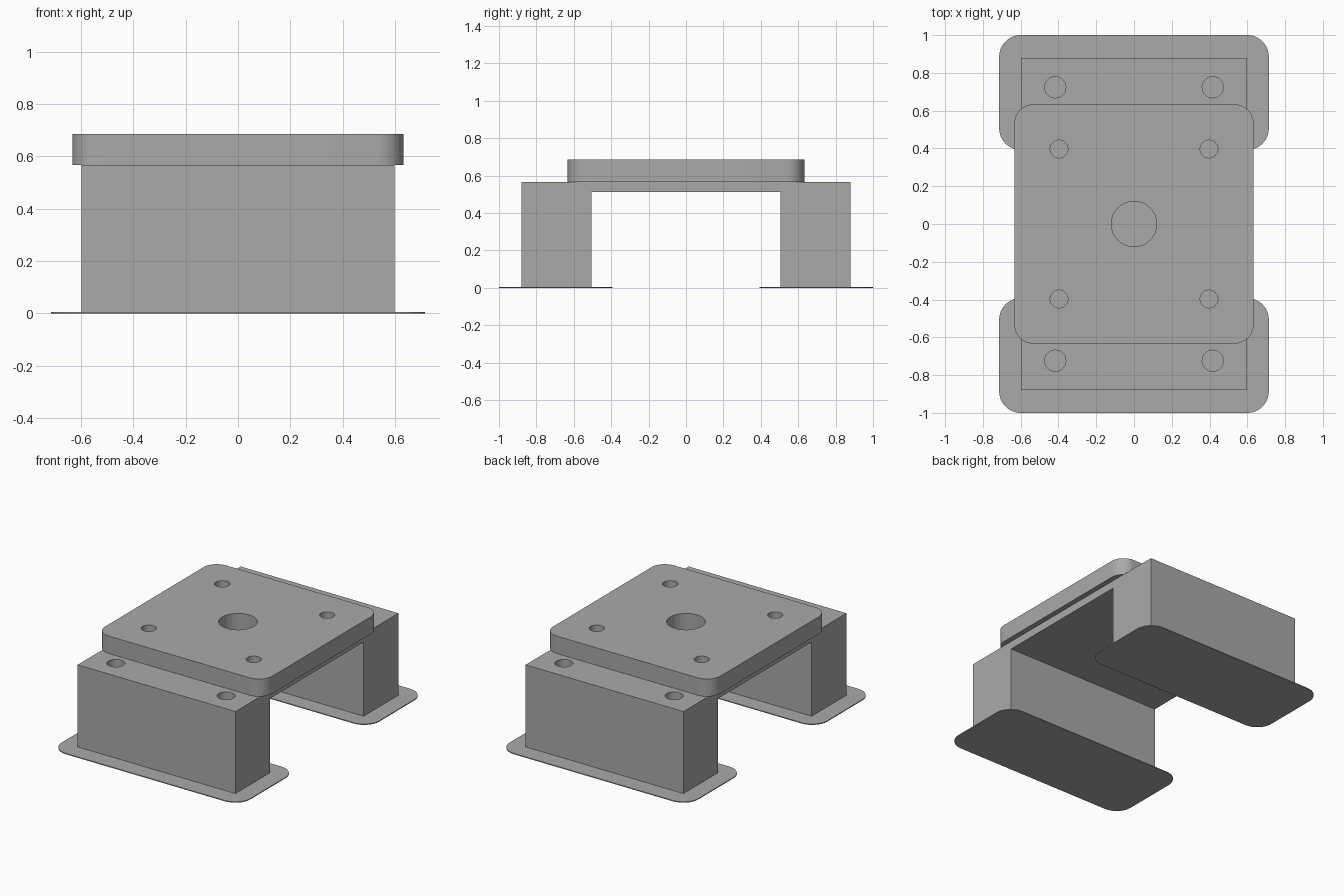
import bpy, bmesh, math

if "Cube" in bpy.data.objects:
    bpy.data.objects.remove(bpy.data.objects["Cube"])

grey = bpy.data.materials.new("neutral grey")
grey.diffuse_color = (0.4, 0.4, 0.4, 1)
grey.use_nodes = True
grey.node_tree.nodes["Principled BSDF"].inputs["Base Color"].default_value = grey.diffuse_color


def prism(name, points, vector, material=grey):
    """Extrude a closed outline along a vector."""
    bm = bmesh.new()
    face = bm.faces.new([bm.verts.new(p) for p in points])
    new = bmesh.ops.extrude_face_region(bm, geom=[face])["geom"]
    bmesh.ops.translate(bm, vec=vector,
                        verts=[v for v in new if isinstance(v, bmesh.types.BMVert)])
    bmesh.ops.recalc_face_normals(bm, faces=bm.faces)
    mesh = bpy.data.meshes.new(name)
    bm.to_mesh(mesh)
    bm.free()
    mesh.materials.append(material)
    obj = bpy.data.objects.new(name, mesh)
    bpy.context.collection.objects.link(obj)
    return obj


def rounded_plate(name, hx, hy, cy, r, z0, z1):
    pts = []
    for k, (sx, sy) in enumerate([(1, 1), (-1, 1), (-1, -1), (1, -1)]):
        for i in range(13):
            a = math.radians(90 * k + 90 * i / 12)
            pts.append((sx * (hx - r) + r * math.cos(a),
                        cy + sy * (hy - r) + r * math.sin(a), z0))
    return prism(name, pts, (0, 0, z1 - z0))


def drill(obj, x, y, r, z0, z1):
    """Cut a vertical round hole from z0 to z1."""
    pts = [(x + r * math.cos(a), y + r * math.sin(a), z0)
           for a in (2 * math.pi * i / 40 for i in range(40))]
    cutter = prism("hole_cutter", pts, (0, 0, z1 - z0))
    cutter.hide_render = True
    mod = obj.modifiers.new("hole", 'BOOLEAN')
    mod.operation, mod.solver, mod.object = 'DIFFERENCE', 'EXACT', cutter
    bpy.context.view_layer.objects.active = obj
    bpy.ops.object.modifier_apply(modifier=mod.name)
    bpy.data.objects.remove(cutter)


def smooth(obj):
    bpy.ops.object.select_all(action='DESELECT')
    obj.select_set(True)
    bpy.context.view_layer.objects.active = obj
    bpy.ops.object.shade_smooth_by_angle(angle=math.radians(30))


FOOT, UNDER, DECK, TOP = 0.006, 0.513, 0.567, 0.686
corners = [(sx, sy) for sx in (-1, 1) for sy in (-1, 1)]

# Bridge frame: two block legs joined by a thin deck
profile = [(-0.88, FOOT), (-0.505, FOOT), (-0.505, UNDER), (0.505, UNDER),
           (0.505, FOOT), (0.88, FOOT), (0.88, DECK), (-0.88, DECK)]
frame = prism("bridge_frame", [(-0.597, y, z) for y, z in profile], (1.194, 0, 0))
for sx, sy in corners:
    drill(frame, sx * 0.417, sy * 0.724, 0.056, -0.1, 0.8)

# Rounded mounting plate with a centre bore and four screw holes
plate = rounded_plate("mounting_plate", 0.633, 0.633, 0, 0.1, DECK, TOP)
drill(plate, 0, 0, 0.12, 0.4, 0.9)
for sx, sy in corners:
    drill(plate, sx * 0.397, sy * 0.397, 0.047, 0.4, 0.9)

# Thin foot pads
feet = [rounded_plate(n, 0.714, 0.304, s * 0.696, 0.115, 0, FOOT)
        for n, s in (("front_foot_pad", -1), ("back_foot_pad", 1))]

for obj in [frame, plate] + feet:
    smooth(obj)
